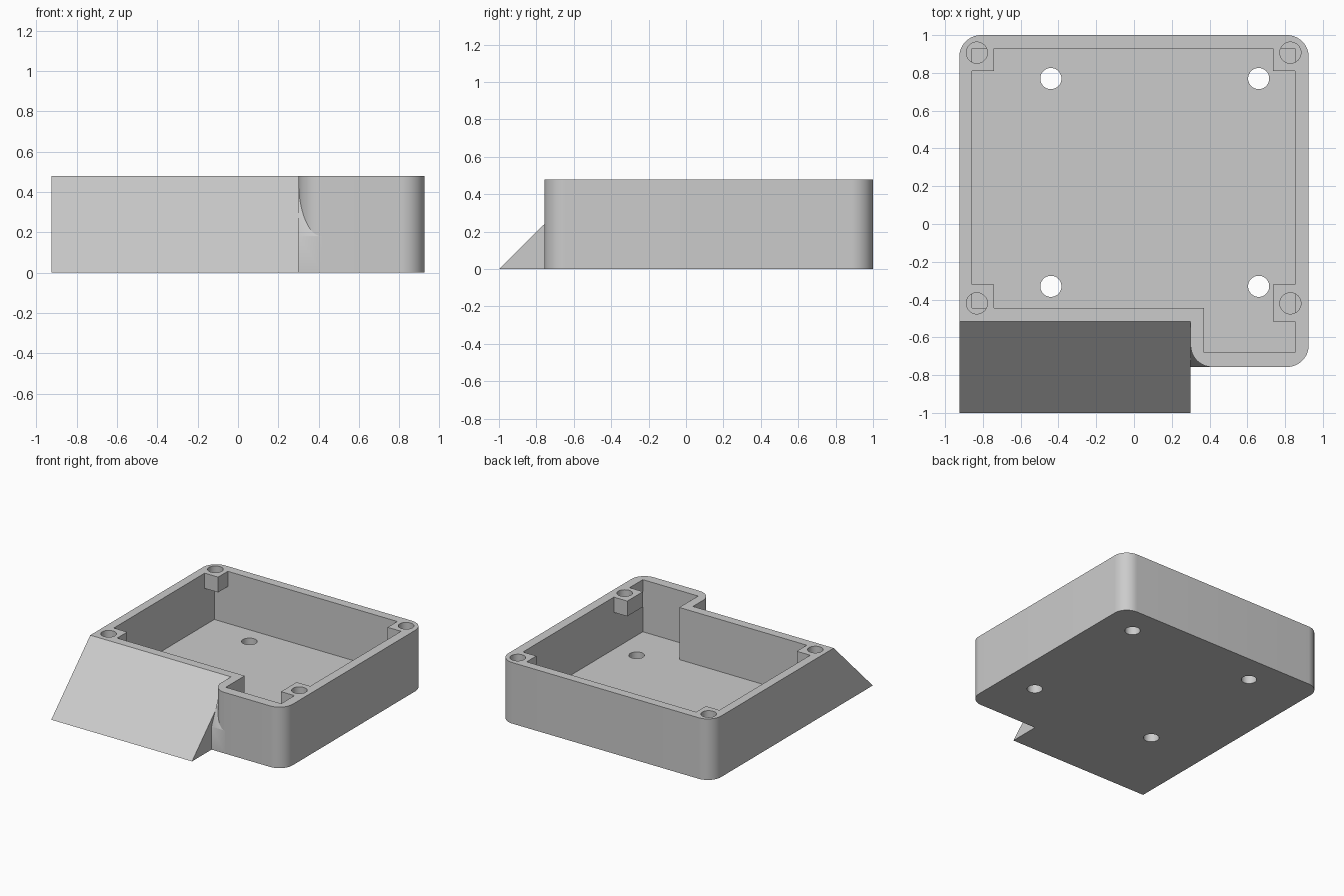
import bpy, bmesh, math
from mathutils import Vector

cube = bpy.data.objects.get("Cube")
if cube:
    bpy.data.objects.remove(cube, do_unlink=True)

grey = bpy.data.materials.new("light_grey")
grey.use_nodes = True
colour = (0.6, 0.6, 0.6, 1)
grey.diffuse_color = colour
grey.node_tree.nodes["Principled BSDF"].inputs["Base Color"].default_value = colour

HEIGHT, FLOOR, POST_Z, HOLE_Z = 0.48, 0.07, 0.36, 0.355
RIGHT, NOTCH_X, NOTCH_Y, FRONT_Y = 0.925, 0.30, -0.515, -0.757
RADIUS = 0.115


def extrude(name, points, offset):
    """Solid made by pushing a flat outline along an offset."""
    bm = bmesh.new()
    face = bm.faces.new([bm.verts.new(p) for p in points])
    moved = bmesh.ops.extrude_face_region(bm, geom=[face])["geom"]
    verts = [v for v in moved if isinstance(v, bmesh.types.BMVert)]
    bmesh.ops.translate(bm, verts=verts, vec=offset)
    bmesh.ops.recalc_face_normals(bm, faces=bm.faces[:])
    mesh = bpy.data.meshes.new(name)
    bm.to_mesh(mesh)
    bm.free()
    mesh.materials.append(grey)
    obj = bpy.data.objects.new(name, mesh)
    bpy.context.collection.objects.link(obj)
    return obj


def upright(name, outline, low, high):
    return extrude(name, [(x, y, low) for x, y in outline], (0, 0, high - low))


def arc(cx, cy, r, start, sweep, steps):
    return [(cx + r * math.cos(math.radians(start + sweep * i / steps)),
             cy + r * math.sin(math.radians(start + sweep * i / steps)))
            for i in range(steps + 1)]


def drill(name, x, y, r, low, high):
    return upright(name, arc(x, y, r, 0, 352.5, 47), low, high)


def combine(target, other, operation):
    """Apply a boolean and throw the helper away."""
    other.hide_render = True
    mod = target.modifiers.new("boolean", "BOOLEAN")
    mod.operation, mod.solver, mod.object = operation, "EXACT", other
    bpy.context.view_layer.objects.active = target
    bpy.ops.object.modifier_apply(modifier=mod.name)
    bpy.data.objects.remove(other, do_unlink=True)


# Case shell: rounded outline with a square step at the front
R = RADIUS
outline = [(-RIGHT, NOTCH_Y), (NOTCH_X, NOTCH_Y)]
outline += arc(NOTCH_X + R, FRONT_Y + R, R, 180, 90, 14)
outline += arc(RIGHT - R, FRONT_Y + R, R, 270, 90, 14)
outline += arc(RIGHT - R, 1 - R, R, 0, 90, 14)
outline += arc(R - RIGHT, 1 - R, R, 90, 90, 14)
case = upright("case", outline, 0, HEIGHT)

# Lower cavity follows the walls, upper cavity also goes round the corner posts
L, E, B, F, S, T = -0.857, 0.852, 0.93, -0.445, 0.37, -0.68
PL, PR, PB, PF = -0.74, 0.735, 0.81, -0.32
lower = [(L, F), (S, F), (S, T), (E, T), (E, B), (L, B)]
upper = [(PL, F), (S, F), (S, T), (E, T), (E, NOTCH_Y), (PR, NOTCH_Y), (PR, PF),
         (E, PF), (E, PB), (PR, PB), (PR, B), (PL, B), (PL, PB), (L, PB),
         (L, PF), (PL, PF)]
combine(case, upright("lower_cavity", lower, FLOOR, POST_Z), "DIFFERENCE")
combine(case, upright("upper_cavity", upper, POST_Z - 0.01, HEIGHT + 0.1), "DIFFERENCE")

# Screw holes in the posts and mounting holes in the floor
for x in (-0.832, 0.828):
    for y in (0.907, -0.42):
        combine(case, drill("screw_hole", x, y, 0.056, HOLE_Z, HEIGHT + 0.1), "DIFFERENCE")
for x in (-0.44, 0.66):
    for y in (0.77, -0.33):
        combine(case, drill("mounting_hole", x, y, 0.056, -0.1, FLOOR + 0.1), "DIFFERENCE")

# Sloping front panel
slope = [(-1, 0), (NOTCH_Y, 0), (NOTCH_Y, HEIGHT)]
wedge = extrude("sloped_front", [(-RIGHT, y, z) for y, z in slope],
                (RIGHT + NOTCH_X, 0, 0))

# Steep fill under the rounded step corner
inner = FRONT_Y + R
fill = [(FRONT_Y, 0), (inner, 0), (inner, 0.455), (FRONT_Y, 0.18)]
corner = extrude("step_corner_fill", [(NOTCH_X, y, z) for y, z in fill], (R, 0, 0))
combine(corner, upright("case_corner", [(NOTCH_X + R, FRONT_Y)] + [(NOTCH_X + R, inner)]
        + arc(NOTCH_X + R, inner, R, 180, 90, 14)[:-1], -0.1, HEIGHT + 0.1), "DIFFERENCE")

for obj in (case, wedge, corner):
    bpy.ops.object.select_all(action="DESELECT")
    obj.select_set(True)
    bpy.context.view_layer.objects.active = obj
    bpy.ops.object.shade_smooth_by_angle(angle=math.radians(30))
